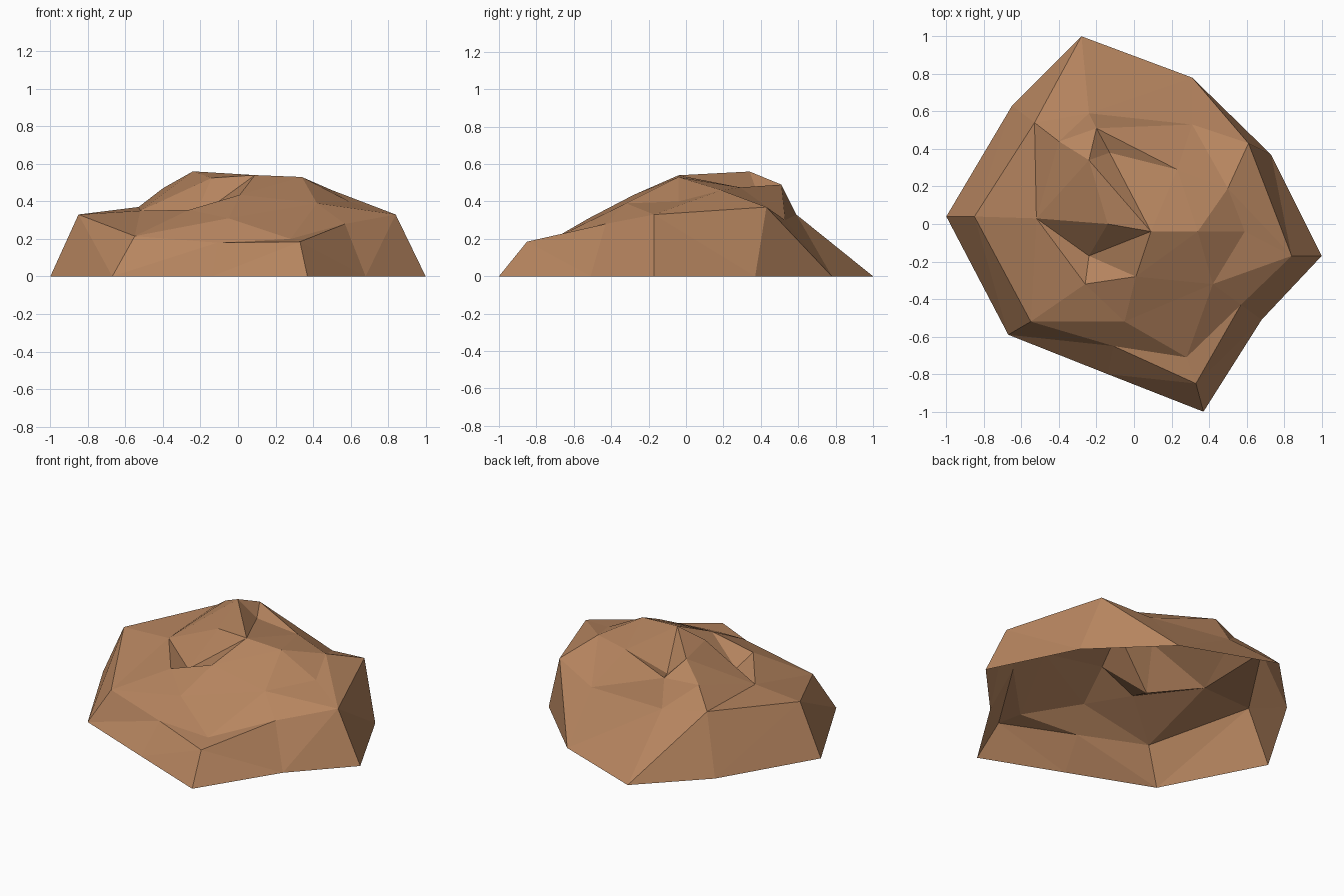
import bpy
from mathutils import Vector
from mathutils.geometry import delaunay_2d_cdt

# Stone outline on the ground (z = 0), counter-clockwise
base = [(-.28, 1), (-.65, .63), (-1, .04), (-.67, -.59), (-.14, -.80),
        (.37, -1), (.68, -.51), (1, -.17), (.73, .37), (.31, .78)]
# Shoulder of the stone
shoulder = [(-.53, .54, .37), (-.85, .04, .33), (-.55, -.52, .215), (-.11, -.65, .18),
            (.33, -.85, .185), (.57, -.43, .28), (.84, -.17, .33), (.61, .43, .37),
            (.31, .53, .30), (-.24, .59, .33)]
# Chipped crown, starting from the front ledge (20) round to the left peak (36)
crown = [(.28, -.71, .20), (-.05, -.52, .31), (.42, -.32, .39), (.59, -.04, .40),
         (.50, .19, .46), (.34, -.04, .53), (.09, -.04, .54), (.01, -.28, .435),
         (-.26, -.32, .355), (-.24, -.17, .30), (-.52, .03, .35), (-.14, 0, .525),
         (-.24, .34, .56), (-.13, .38, .45), (-.20, .51, .49), (.23, .29, .475),
         (-.40, .44, .47)]
points = [(x, y, 0) for x, y in base] + shoulder + crown

# Ridge and crease paths that the facets must follow
paths = [
    list(range(10)) + [0],                      # ground outline
    [0, 10, 11, 12, 3, 13, 14, 15, 16, 17, 9],  # shoulder ridge
    [2, 11], [1, 10], [5, 14], [4, 13], [7, 16], [8, 17], [6, 15],
    [12, 21, 20, 13, 21], [14, 20, 15],         # front ledge
    [30, 29, 26, 27, 28, 29], [10, 30, 31, 26], [29, 31],  # front chip
    [10, 36, 32, 26, 33, 35, 34, 32, 33, 34],   # rear groove
    [0, 19, 34, 18, 19, 9, 18, 35], [18, 17],   # back slope
    [26, 25, 22, 23, 25, 24, 17], [35, 24, 16, 23, 24], [22, 16],
]
edges = [pair for p in paths for pair in zip(p, p[1:])]

# Facet the stone between the ridges, then lift each corner to its height
flat, _, faces, origin, _, _ = delaunay_2d_cdt(
    [Vector(p[:2]) for p in points], edges, [], 1, 1e-5)
verts = [(v.x, v.y, points[o[0]][2] if o else .3) for v, o in zip(flat, origin)]

mesh = bpy.data.meshes.new("stone")
mesh.from_pydata(verts, [], faces)
mesh.update()
stone = bpy.data.objects.new("stone", mesh)
bpy.context.collection.objects.link(stone)

brown = bpy.data.materials.new("warm brown")
brown.diffuse_color = (.47, .235, .115, 1)
mesh.materials.append(brown)
